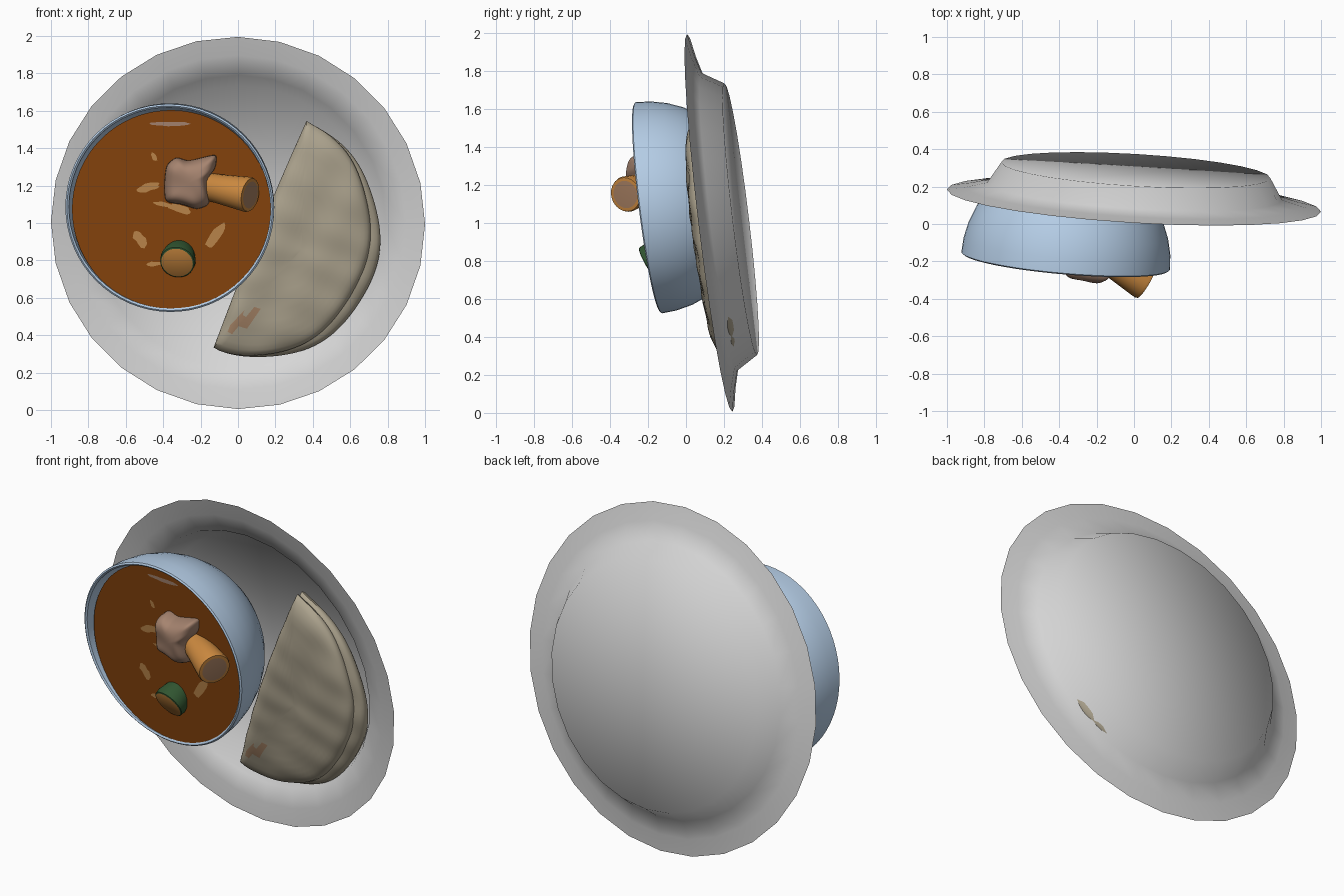
import bpy, bmesh, math, random
from mathutils import Vector

if "Cube" in bpy.data.objects:
    bpy.data.objects.remove(bpy.data.objects["Cube"])

random.seed(4)


def mat(name, rgb):
    m = bpy.data.materials.new(name)
    m.diffuse_color = (*rgb, 1)
    m.use_nodes = True
    m.node_tree.nodes["Principled BSDF"].inputs["Base Color"].default_value = m.diffuse_color
    return m


WHITE = mat("white ceramic", (0.68, 0.68, 0.68))
BLUE = mat("blue ceramic", (0.46, 0.61, 0.79))
BROTH = mat("brown curry", (0.24, 0.058, 0.004))
OIL = mat("tan oil", (0.50, 0.24, 0.07))
ORANGE = mat("orange vegetable", (0.60, 0.25, 0.05))
CORE = mat("carrot core", (0.38, 0.21, 0.12))
MEAT = mat("meat", (0.38, 0.23, 0.16))
GREEN = mat("green skin", (0.03, 0.09, 0.03))
BREAD = mat("flatbread", (0.43, 0.38, 0.28))
TOAST = mat("toasted spot", (0.40, 0.24, 0.14))


def finish(name, bm, mats, angle=50):
    me = bpy.data.meshes.new(name)
    bm.to_mesh(me)
    bm.free()
    ob = bpy.data.objects.new(name, me)
    bpy.context.collection.objects.link(ob)
    for m in mats:
        me.materials.append(m)
    bpy.ops.object.select_all(action='DESELECT')
    ob.select_set(True)
    bpy.context.view_layer.objects.active = ob
    bpy.ops.object.shade_smooth_by_angle(angle=math.radians(angle))
    return ob


def skin(bm, rings, bands=None):
    """Join successive rings of vertices; a one-vertex ring is a pole."""
    for k, (a, b) in enumerate(zip(rings, rings[1:])):
        n = max(len(a), len(b))
        for i in range(n):
            j = (i + 1) % n
            if len(b) == 1:
                f = bm.faces.new((a[i], a[j], b[0]))
            elif len(a) == 1:
                f = bm.faces.new((a[0], b[j], b[i]))
            else:
                f = bm.faces.new((a[i], a[j], b[j], b[i]))
            f.material_index = bands[k] if bands else 0


def turned(name, centre, axis, profile, n, mats, bands=None, angle=50):
    """Revolve (radius, height) points about an axis through centre."""
    c, w = Vector(centre), Vector(axis).normalized()
    ref = Vector((1, 0, 0)) if abs(w.x) < 0.6 else Vector((0, 0, 1))
    u = (ref - w * ref.dot(w)).normalized()
    v = w.cross(u)
    bm = bmesh.new()
    rings = []
    for r, h in profile:
        if r == 0:
            rings.append([bm.verts.new(c + w * h)])
        else:
            angs = [2 * math.pi * i / n for i in range(n)]
            rings.append([bm.verts.new(c + w * h + u * (r * math.cos(a)) + v * (r * math.sin(a)))
                          for a in angs])
    skin(bm, rings, bands)
    return finish(name, bm, mats, angle)


def puffy(name, outline, centre, base, top, bottom, power, bump, mats, rule=None):
    """Puffed-up slab: outline in front view, swelling forward and back from base(x, z)."""
    cx, cz = centre
    steps = [0.08, 0.17, 0.27, 0.37, 0.47, 0.57, 0.67, 0.76, 0.84, 0.9, 0.95, 0.985]
    bm = bmesh.new()

    def ring(s, thick):
        vs = []
        for x, z in outline if s > 0 else outline[:1]:
            px, pz = cx + (x - cx) * s, cz + (z - cz) * s
            rise = thick * math.sqrt(1 - s ** power)
            rise += (bump * math.sin(17 * px + 9 * pz) * math.sin(21 * pz - 5 * px)) if thick > 0 else 0
            vs.append(bm.verts.new((px, base(px, pz) - rise, pz)))
        return vs

    rings = [ring(s, -bottom) for s in [0] + steps]
    rings.append(ring(1, 0))
    rings += [ring(s, top) for s in reversed([0] + steps)]
    skin(bm, rings)
    bmesh.ops.recalc_face_normals(bm, faces=bm.faces)
    if rule:
        for f in bm.faces:
            f.material_index = rule(f.calc_center_median())
    return finish(name, bm, mats)


def subdivided(points, n):
    """Resample a closed outline and round it by averaging."""
    out = []
    for (x0, z0), (x1, z1) in zip(points, points[1:] + points[:1]):
        out += [(x0 + (x1 - x0) * i / n, z0 + (z1 - z0) * i / n) for i in range(n)]
    for _ in range(3):
        m = len(out)
        out = [((out[i - 1][0] + 2 * out[i][0] + out[(i + 1) % m][0]) / 4,
                (out[i - 1][1] + 2 * out[i][1] + out[(i + 1) % m][1]) / 4) for i in range(m)]
    return out


# Plate, tipped up to face the front
def plate_y(x, z):
    return 0.125 - 0.06 * x - 0.12 * (z - 1)


turned("plate", (0, 0.125, 1), (-0.06, -1, -0.12),
       [(1.002, 0), (0.9, -0.02), (0.79, -0.05), (0.72, -0.165), (0, -0.165)], 28, [WHITE], angle=75)

# Bowl: cut hemisphere with a thin wall
arc = [math.radians(a) for a in (0, 8, 17, 26, 35, 44, 53, 61)]
outer = [(0.56 * math.cos(a), -0.557 * math.sin(a)) for a in arc]
inner = [(0.541 * math.cos(a), -0.53 * math.sin(a)) for a in arc]
turned("bowl", (-0.365, -0.195, 1.08), (-0.085, -1, -0.125),
       [(0, -0.487)] + outer[::-1] + [(0.551, 0.007)] + inner + [(0, -0.465)], 64, [BLUE])


# Curry filling the bowl
def soup_y(x, z):
    return -0.165 - 0.1 * (x + 0.355) - 0.07 * (z - 1.07)


turned("curry", (-0.355, -0.165, 1.07), (-0.1, -1, -0.07),
       [(0, -0.06), (0.51, -0.06), (0.535, 0), (0, 0)], 64, [BROTH])

# Oil patches floating on the curry: x, z, half length, half width, tilt
patches = [(-0.35, 1.53, 0.115, 0.014, 0), (-0.48, 1.19, 0.065, 0.022, 12),
           (-0.45, 1.355, 0.027, 0.012, 120), (-0.40, 1.10, 0.06, 0.013, -10),
           (-0.31, 1.075, 0.065, 0.024, -15), (-0.52, 0.91, 0.05, 0.03, -50),
           (-0.12, 0.93, 0.085, 0.03, 48), (-0.45, 0.78, 0.05, 0.013, 5)]
bm = bmesh.new()
for x, z, a, b, tilt in patches:
    t, vs = math.radians(tilt), []
    for i in range(14):
        q, k = 2 * math.pi * i / 14, random.uniform(0.75, 1.15)
        p, s = a * k * math.cos(q), b * k * math.sin(q)
        px, pz = x + p * math.cos(t) - s * math.sin(t), z + p * math.sin(t) + s * math.cos(t)
        vs.append(bm.verts.new((px, soup_y(px, pz) - 0.004, pz)))
    f = bm.faces.new(vs)
    f.material_index = 1 if z > 1.5 else 0
finish("oil_patches", bm, [OIL, MEAT])

# Carrot chunk with a brown core
turned("carrot", (0.065, -0.318, 1.15), (0.82, -0.5, -0.16),
       [(0, -0.32), (0.07, -0.32), (0.078, -0.2), (0.095, -0.015), (0.09, 0), (0.073, 0.002), (0, 0.0)],
       24, [ORANGE, CORE], [0, 0, 0, 0, 0, 1])

# Vegetable slice with green skin
turned("vegetable_slice", (-0.325, -0.2, 0.79), (-0.15, -0.85, -0.48),
       [(0, -0.1), (0.08, -0.1), (0.095, -0.03), (0.092, 0), (0.085, 0.004), (0, 0.006)],
       28, [ORANGE, GREEN], [1, 1, 1, 1, 0])

# Meat chunk
meat_shape = [(-0.39, 1.11), (-0.395, 1.2), (-0.385, 1.31), (-0.33, 1.355), (-0.27, 1.33), (-0.19, 1.35),
              (-0.11, 1.37), (-0.12, 1.29), (-0.17, 1.23), (-0.145, 1.1), (-0.22, 1.07), (-0.3, 1.1)]
puffy("meat_chunk", subdivided(meat_shape, 5), (-0.265, 1.215), soup_y, 0.115, 0.04, 5, 0.012, [MEAT])

# Folded flatbread: two half-round layers sharing a straight fold
MID, ALONG, ACROSS = Vector((0.12, 0.945)), Vector((0.379, 0.925)), Vector((0.925, -0.379))


def half_round(reach):
    pts = []
    for i in range(61):
        a = math.radians(-90 + 3 * i)
        k = 1 - 0.035 * math.sin(a) * math.cos(a) ** 0.5 if abs(math.cos(a)) > 1e-6 else 1
        k += 0.008 * math.sin(7 * a)
        p = MID + ALONG * (0.655 * k * math.sin(a)) + ACROSS * (reach * k * math.cos(a))
        pts.append((p.x, p.y))
    tip, end = Vector(pts[-1]), Vector(pts[0])
    for i in range(1, 30):
        p = tip.lerp(end, i / 30) - ACROSS * (0.012 * math.sin(math.pi * i / 30))
        pts.append((p.x, p.y))
    return pts


def bread_base(edge, lift):
    def base(x, z):
        d = Vector((x, z)) - MID
        fold = 1 - max(0, d.dot(ACROSS)) / 0.65
        return plate_y(x, z) - edge - lift * fold * (1 - (d.dot(ALONG) / 0.66) ** 2)
    return base


def toasted(c):
    dx, dz = c.x - 0.03, c.z - 0.475
    p, q = dx * 0.85 + dz * 0.53, dz * 0.85 - dx * 0.53
    return int((p / 0.095) ** 2 + (q / 0.032) ** 2 < 1)


puffy("flatbread_lower_layer", half_round(0.645), (0.36, 0.85), bread_base(-0.05, 0.03),
      0.05, 0.075, 8, 0.005, [BREAD])
puffy("flatbread_upper_layer", half_round(0.585), (0.34, 0.86), bread_base(-0.01, 0.045),
      0.055, 0.05, 8, 0.006, [BREAD, TOAST], toasted)
